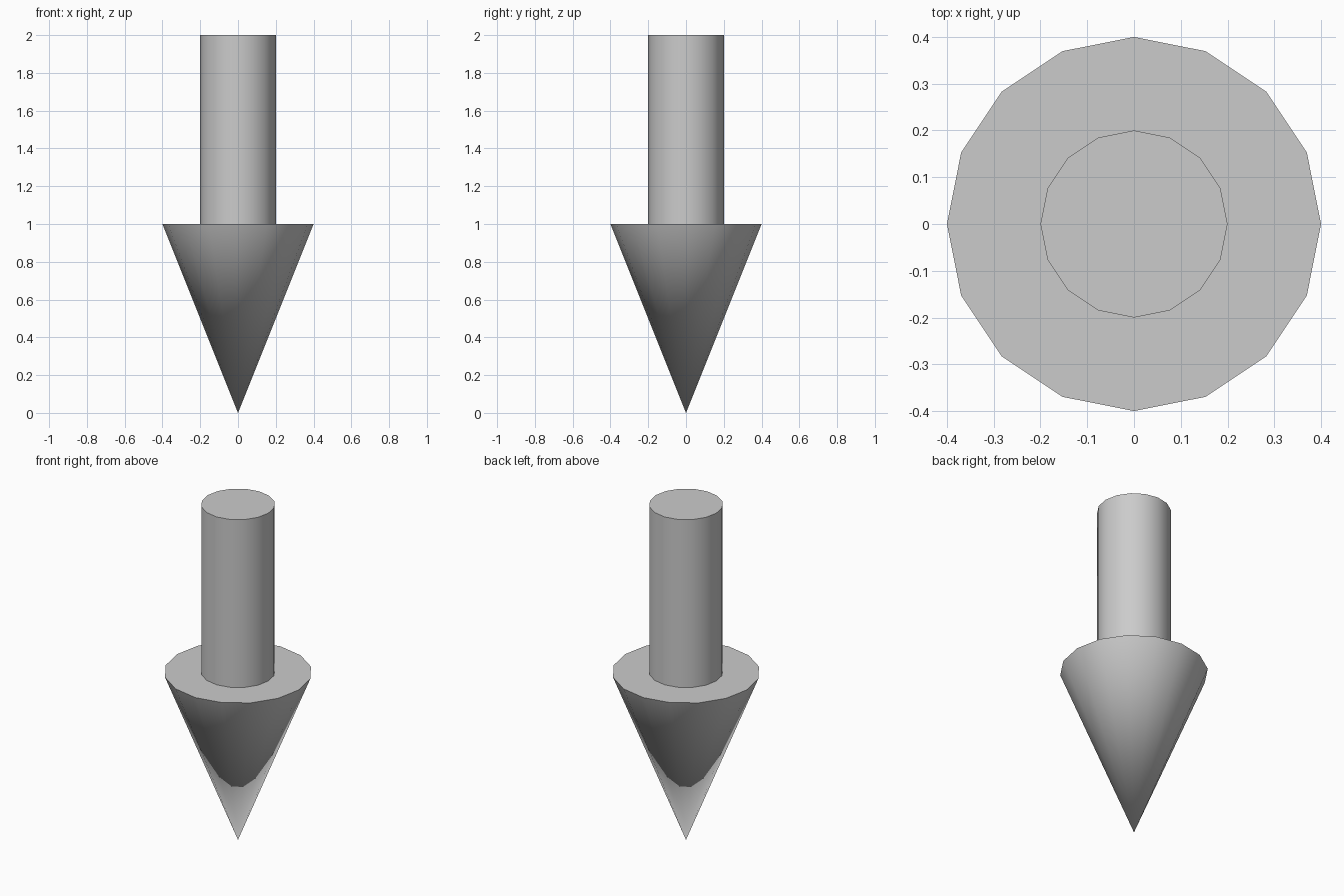
import bpy, bmesh

if "Cube" in bpy.data.objects:
    bpy.data.objects.remove(bpy.data.objects["Cube"])

SIDES = 16


def tapered(name, r_bottom, r_top, z0, z1, open_bottom=False):
    """Round part from z0 to z1, smooth sides with sharp rims."""
    bpy.ops.mesh.primitive_cone_add(vertices=SIDES, radius1=r_bottom, radius2=r_top,
                                    depth=z1 - z0, location=(0, 0, (z0 + z1) / 2))
    obj = bpy.context.object
    obj.name = name
    bm = bmesh.new()
    bm.from_mesh(obj.data)
    bmesh.ops.remove_doubles(bm, verts=bm.verts, dist=1e-5)
    if open_bottom:
        bm.normal_update()
        bottom = [f for f in bm.faces if f.normal.z < -0.99]
        bmesh.ops.delete(bm, geom=bottom, context='FACES_ONLY')
    bm.to_mesh(obj.data)
    bm.free()
    bpy.ops.object.shade_smooth_by_angle()
    return obj


# Pointed head, tip on the ground
tapered("arrow_head", 0.0, 0.4, 0.0, 1.0)
# Shaft standing on the head (hidden contact face left out)
tapered("arrow_shaft", 0.2, 0.2, 1.0, 2.0, open_bottom=True)
